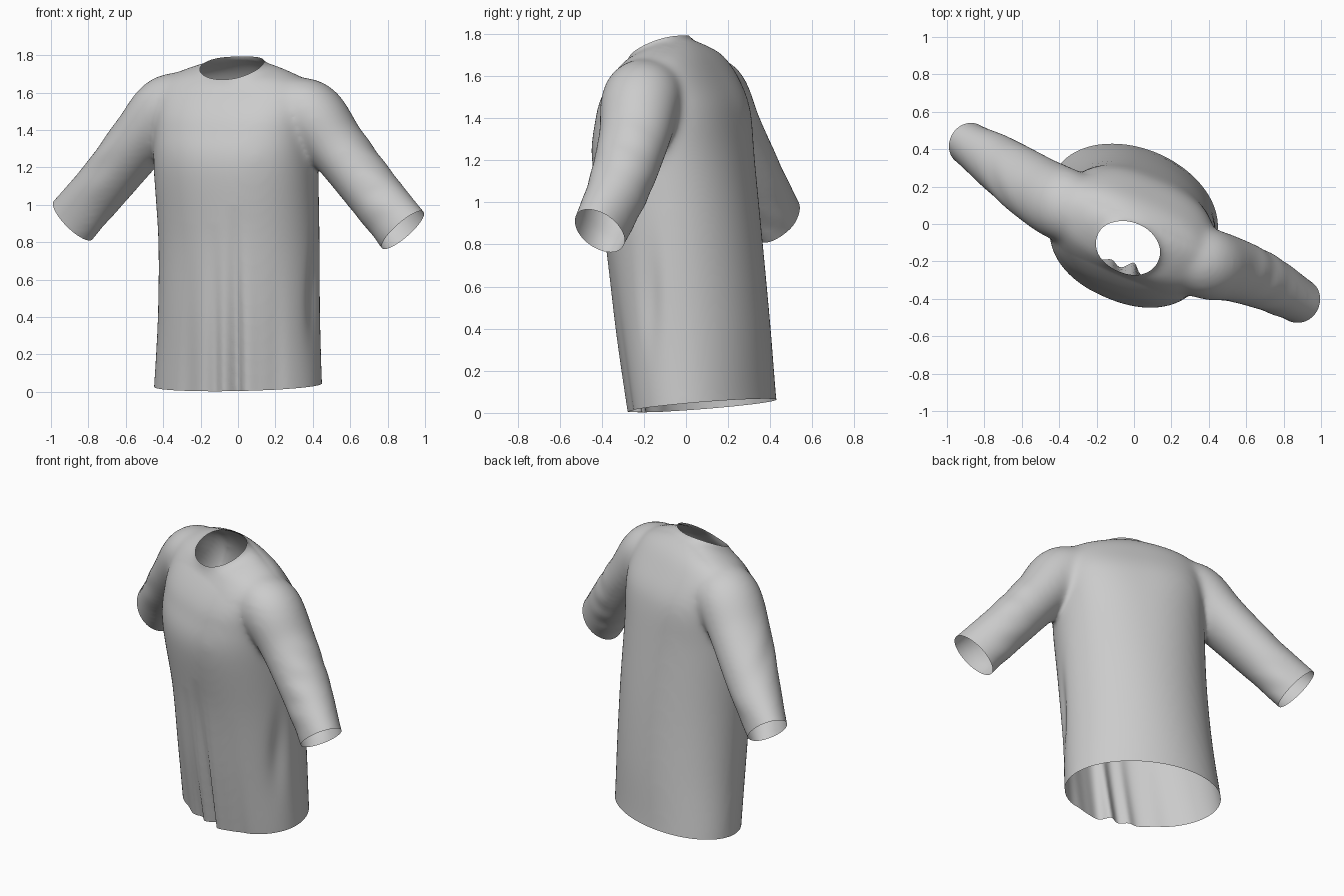
import bpy, bmesh, math
from mathutils import Vector

if "Cube" in bpy.data.objects:
    bpy.data.objects.remove(bpy.data.objects["Cube"])

TH = math.radians(23)                      # the torso is turned about z
U = Vector((math.cos(TH), -math.sin(TH), 0))
V = Vector((math.sin(TH), math.cos(TH), 0))
Z = Vector((0, 0, 1))
N = 72


def spline(rows, steps=8):
    """Catmull-Rom through rows of numbers."""
    out = []
    for i in range(len(rows) - 1):
        p0, p1 = rows[max(i - 1, 0)], rows[i]
        p2, p3 = rows[i + 1], rows[min(i + 2, len(rows) - 1)]
        for s in range(steps):
            t = s / steps
            out.append([0.5 * (2 * b + (c - a) * t + (2 * a - 5 * b + 4 * c - d) * t * t
                               + (3 * b - a - 3 * c + d) * t ** 3)
                        for a, b, c, d in zip(p0, p1, p2, p3)])
    return out + [list(rows[-1])]


def loft(bm, rings):
    """Closed skin over a list of (centre, axis_a, axis_b, roundness) superellipses."""
    loops = []
    for c, a, b, e in rings:
        loop = []
        for k in range(N):
            x, y = math.cos(k * math.tau / N), math.sin(k * math.tau / N)
            r = (abs(x) ** e + abs(y) ** e) ** (-1 / e)
            loop.append(bm.verts.new(c + a * x * r + b * y * r))
        loops.append(loop)
    for l0, l1 in zip(loops, loops[1:]):
        for k in range(N):
            j = (k + 1) % N
            bm.faces.new((l0[k], l0[j], l1[j], l1[k]))
    bm.faces.new(loops[0][::-1])
    bm.faces.new(loops[-1])


def cut(bm, co, no, test):
    """Trim away the side no points to, only among faces passing test."""
    faces = [f for f in bm.faces if test(f.calc_center_median())]
    geom = set(faces)
    for f in faces:
        geom.update(f.verts)
        geom.update(f.edges)
    bmesh.ops.bisect_plane(bm, geom=list(geom), dist=1e-5, plane_co=co,
                           plane_no=no.normalized(), clear_outer=True)


bm = bmesh.new()

# torso rings: cx, cy, cz, half width, half depth, back slope, superellipse power
torso = [(0, .10, -.10, .472, .322, .1, 2), (0, .08, .035, .469, .324, .1, 2),
         (.005, .037, .4, .449, .347, .05, 2), (.005, -.008, .8, .442, .357, 0, 2.05),
         (-.01, -.06, 1.2, .445, .362, 0, 2.25), (-.005, -.06, 1.4, .44, .33, 0, 2.55),
         (.0, -.06, 1.5, .44, .297, 0, 2.6), (.0, -.062, 1.6, .435, .24, .03, 2.5),
         (-.005, -.075, 1.672, .385, .19, .16, 2.3), (-.015, -.115, 1.705, .27, .16, .36, 2),
         (-.025, -.132, 1.72, .168, .135, .46, 2), (-.025, -.132, 1.80, .157, .125, .46, 2)]
loft(bm, [(Vector(r[:3]), (U - Z * 0.04 * min(1, max(0, r[2] - .6))) * r[3], (V + Z * r[5]) * r[4], r[6])
          for r in spline(torso)])

# sleeves: x, y, z, half height, half depth
left = [(-.22, .03, 1.57, .12, .16), (-.37, .10, 1.52, .175, .195), (-.52, .185, 1.35, .158, .183),
        (-.71, .315, 1.115, .147, .155), (-.882, .428, .918, .154, .118)]
right = [(.22, -.15, 1.55, .12, .16), (.38, -.21, 1.49, .18, .19), (.53, -.245, 1.31, .158, .172),
         (.71, -.315, 1.08, .15, .15), (.882, -.41, .865, .154, .122)]
cuffs = []
for path in (left, right):
    d = (Vector(path[-1][:3]) - Vector(path[-2][:3])).normalized()
    cuffs.append((Vector(path[-1][:3]), d))
    pts = spline(path + [tuple(Vector(path[-1][:3]) + d * .13) + path[-1][3:]])
    rings = []
    for i, p in enumerate(pts):
        t = Vector(pts[min(i + 1, len(pts) - 1)][:3]) - Vector(pts[max(i - 1, 0)][:3])
        t.normalize()
        side = t.cross(Z).normalized()
        rings.append((Vector(p[:3]), side.cross(t) * p[3], side * p[4], 2))
    loft(bm, rings)

bmesh.ops.recalc_face_normals(bm, faces=bm.faces)
me = bpy.data.meshes.new("shirt")
bm.to_mesh(me)
bm.free()
shirt = bpy.data.objects.new("shirt", me)
bpy.context.collection.objects.link(shirt)

# fuse torso and sleeves into one cloth surface
rm = shirt.modifiers.new("fuse", 'REMESH')
rm.mode = 'VOXEL'
rm.voxel_size = 0.014
sm = shirt.modifiers.new("soften", 'SMOOTH')
sm.factor = 0.5
sm.iterations = 36
bpy.context.view_layer.update()
fused = bpy.data.meshes.new_from_object(shirt.evaluated_get(bpy.context.evaluated_depsgraph_get()))
shirt.modifiers.clear()
shirt.data = fused

bm = bmesh.new()
bm.from_mesh(fused)

# openings: hem, neck, cuffs
cut(bm, Vector((0, .08, .035)), V * .1 - Z, lambda c: c.z < .3)
neck = Vector((-.025, -.132, 1.72))
cut(bm, neck + Z * .004, Z - V * .46,
    lambda c: c.z > 1.58 and ((c - neck).dot(U) / .2) ** 2 + ((c - neck).dot(V) / .165) ** 2 < 1)
for co, no in cuffs:
    cut(bm, co, no, lambda c: c.x * co.x > 0 and abs(c.x) > .62)

# hanging folds down the front: x, width, depth, top of fold
folds = [(-.02, .035, .05, 1.0), (-.13, .035, .028, .9), (.06, .04, -.012, .9),
         (.20, .05, .012, .8), (-.27, .05, .012, .9)]
for v in bm.verts:
    p = v.co.copy()
    if abs(p.x) < .47 and p.z < 1.1 and (p - Vector((0, .03, 0))).dot(V) < -.1:
        for x, w, depth, top in folds:
            k = max(0, min(1, 1 - p.z / top))
            v.co += V * depth * k * math.exp(-((p.x - x) / w) ** 2)
    # side dent below the right arm
    if .28 < p.x < .47 and p.y < -.02 and p.z < 1.05:
        v.co -= U * .02 * math.exp(-((p.z - .55) / .25) ** 2 - ((p.y + .17) / .05) ** 2)
    # creases on the sleeves
    if abs(p.x) > .55:
        s = (abs(p.x) - .74) / .08
        v.co += v.normal * .002 * math.sin((p.z + p.y * .6) * 38) * math.exp(-s * s)
    # neckline rises at the sides
    if p.z > 1.55:
        q = p - neck
        v.co.z += .032 * max(0, 1 - (q.dot(V) / .15) ** 2) * math.exp(-(q.dot(U) / .28) ** 2)
bm.normal_update()
bm.to_mesh(fused)
bm.free()
for poly in fused.polygons:
    poly.use_smooth = True
